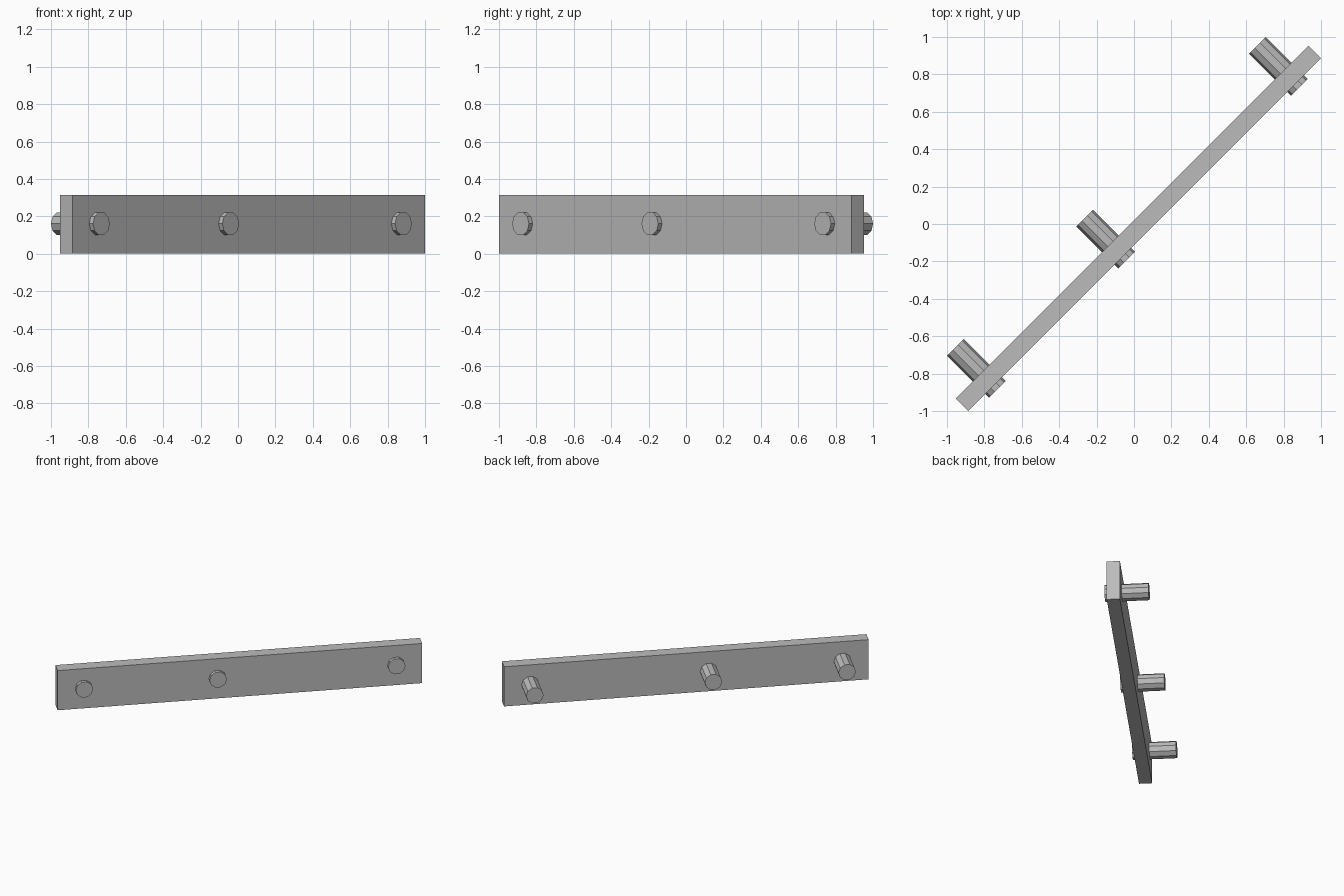
import bpy
import math
from mathutils import Matrix

cube = bpy.data.objects.get("Cube")
if cube:
    bpy.data.objects.remove(cube, do_unlink=True)

grey = bpy.data.materials.new("plain_grey")
grey.use_nodes = True
colour = (0.5, 0.5, 0.5, 1)
grey.diffuse_color = colour
grey.node_tree.nodes["Principled BSDF"].inputs["Base Color"].default_value = colour

# The whole rack is laid out along its length, then turned across the diagonal
turn = Matrix.Rotation(math.radians(45), 4, "Z")
HEIGHT = 0.315


def finish(name, local):
    obj = bpy.context.object
    obj.name = name
    obj.data.transform(turn @ local)
    obj.data.materials.append(grey)


# Board
board = Matrix.Translation((0, -0.033, HEIGHT / 2)) @ Matrix.Diagonal((2.666, 0.095, HEIGHT, 1))
bpy.ops.mesh.primitive_cube_add(size=1)
finish("board", board)

# Pegs run through the board, long at the back and short at the front
BACK, FRONT = 0.209, -0.109
for name, along in (("left_peg", 1.142), ("middle_peg", -0.164), ("right_peg", -1.142)):
    bpy.ops.mesh.primitive_cylinder_add(vertices=10, radius=0.0635, depth=BACK - FRONT)
    place = Matrix.Translation((along, (BACK + FRONT) / 2, HEIGHT / 2 + 0.003))
    finish(name, place @ Matrix.Rotation(math.radians(90), 4, "X") @ Matrix.Rotation(math.radians(18), 4, "Z"))
